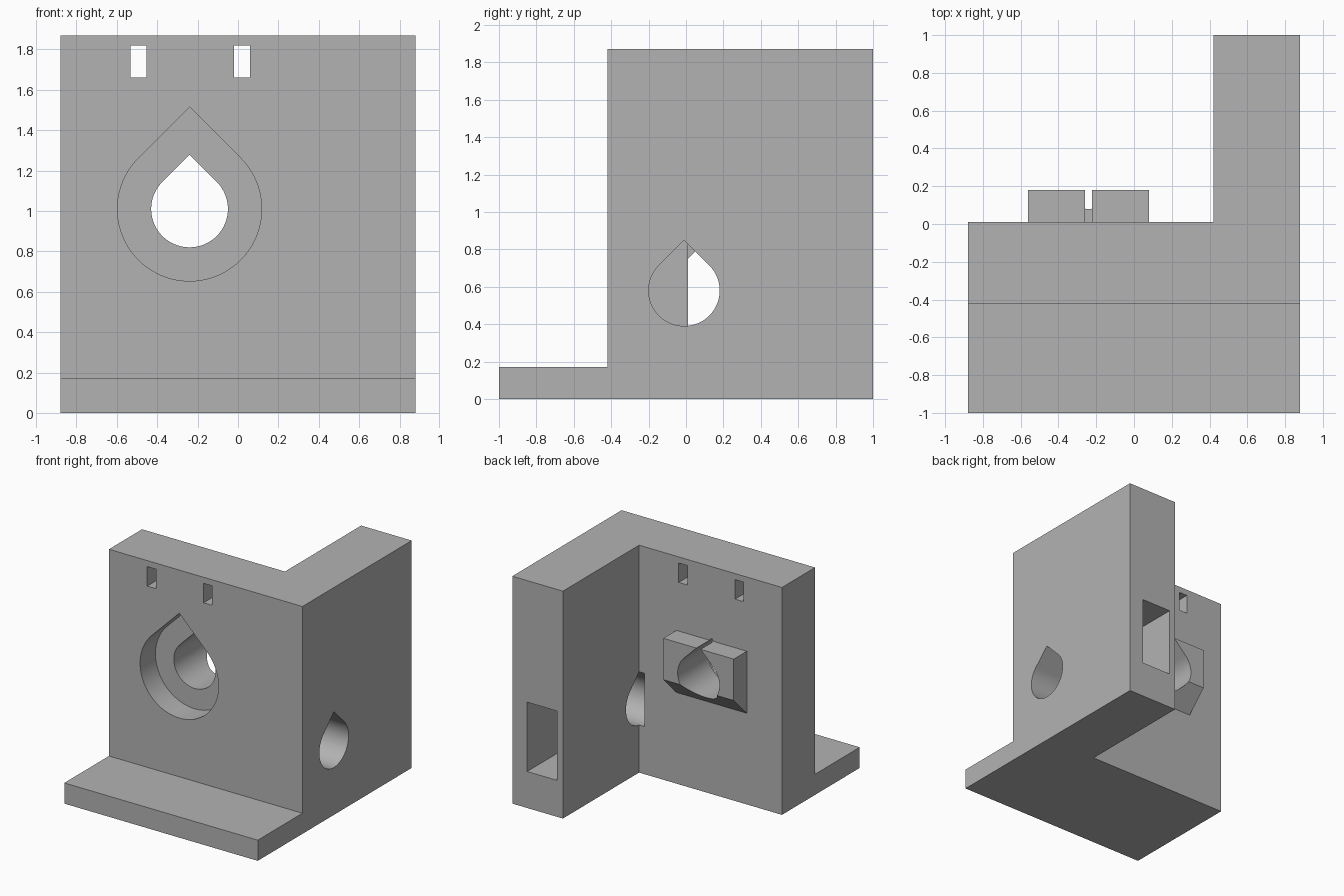
import bpy
import bmesh
from math import sin, cos, radians, sqrt

cube = bpy.data.objects.get("Cube")
if cube:
    bpy.data.objects.remove(cube, do_unlink=True)

grey = bpy.data.materials.new("plain grey")
grey.use_nodes = True
colour = (0.45, 0.45, 0.45, 1)
grey.diffuse_color = colour
grey.node_tree.nodes["Principled BSDF"].inputs["Base Color"].default_value = colour


def prism(name, outline, axis, start, end):
    """Extrude a 2D outline along an axis; outline is in the other two axes."""
    place = {"x": lambda u, v, w: (w, u, v),
             "y": lambda u, v, w: (u, w, v),
             "z": lambda u, v, w: (u, v, w)}[axis]
    bm = bmesh.new()
    rings = [[bm.verts.new(place(u, v, w)) for u, v in outline] for w in (start, end)]
    for ring in rings:
        bm.faces.new(ring)
    n = len(outline)
    for i in range(n):
        j = (i + 1) % n
        bm.faces.new((rings[0][i], rings[0][j], rings[1][j], rings[1][i]))
    bmesh.ops.recalc_face_normals(bm, faces=bm.faces)
    mesh = bpy.data.meshes.new(name)
    bm.to_mesh(mesh)
    bm.free()
    mesh.materials.append(grey)
    obj = bpy.data.objects.new(name, mesh)
    bpy.context.collection.objects.link(obj)
    return obj


def rect(u0, u1, v0, v1):
    return [(u0, v0), (u1, v0), (u1, v1), (u0, v1)]


def teardrop(u, v, r, steps=60):
    """Round hole with a pointed 45 degree roof."""
    angles = [radians(135 + 270 * i / steps) for i in range(steps + 1)]
    return [(u + r * cos(a), v + r * sin(a)) for a in angles] + [(u, v + r * sqrt(2))]


def combine(target, tool, operation):
    """Apply a boolean and discard the helper."""
    tool.hide_render = True
    mod = target.modifiers.new(tool.name, "BOOLEAN")
    mod.operation = operation
    mod.solver = "EXACT"
    mod.object = tool
    bpy.ops.object.select_all(action="DESELECT")
    bpy.context.view_layer.objects.active = target
    target.select_set(True)
    bpy.ops.object.modifier_apply(modifier=mod.name)
    bpy.data.objects.remove(tool, do_unlink=True)


# L-shaped walls, drawn in plan with the foot included
plan = [(-0.88, -1), (0.88, -1), (0.88, 1), (0.42, 1), (0.42, 0.01), (-0.88, 0.01)]
bracket = prism("corner_bracket", plan, "z", 0, 1.87)

# Clear the space above the low front foot
combine(bracket, prism("foot_clearance", rect(-1.2, -0.42, 0.17, 2.2), "x", -1.2, 1.2), "DIFFERENCE")

# Rear boss with a sloped underside
boss_side = [(-0.1, 0.75), (0.01, 0.75), (0.18, 0.92), (0.18, 1.26), (-0.1, 1.26)]
combine(bracket, prism("rear_boss", boss_side, "x", -0.56, 0.08), "UNION")

# Main bore and its wide front recess
combine(bracket, prism("main_bore", teardrop(-0.24, 1.01, 0.19), "y", -0.7, 0.5), "DIFFERENCE")
combine(bracket, prism("bore_recess", teardrop(-0.24, 1.01, 0.357), "y", -0.7, -0.22), "DIFFERENCE")

# Side bore, ending just inside the front wall
combine(bracket, prism("side_bore", teardrop(-0.01, 0.58, 0.19), "x", 0.37, 1.2), "DIFFERENCE")

# Two small slots near the top of the front wall
for x in (-0.493, 0.02):
    combine(bracket, prism("top_slot", rect(x - 0.039, x + 0.039, 1.66, 1.82), "y", -0.7, 0.3), "DIFFERENCE")

# Deep pocket in the rear end of the side wall
combine(bracket, prism("rear_pocket", rect(0.475, 0.745, 0.3, 0.87), "y", 0.42, 1.2), "DIFFERENCE")

# Smooth bores, sharp edges
bpy.context.view_layer.objects.active = bracket
bracket.select_set(True)
bpy.ops.object.shade_smooth_by_angle(angle=radians(30))
